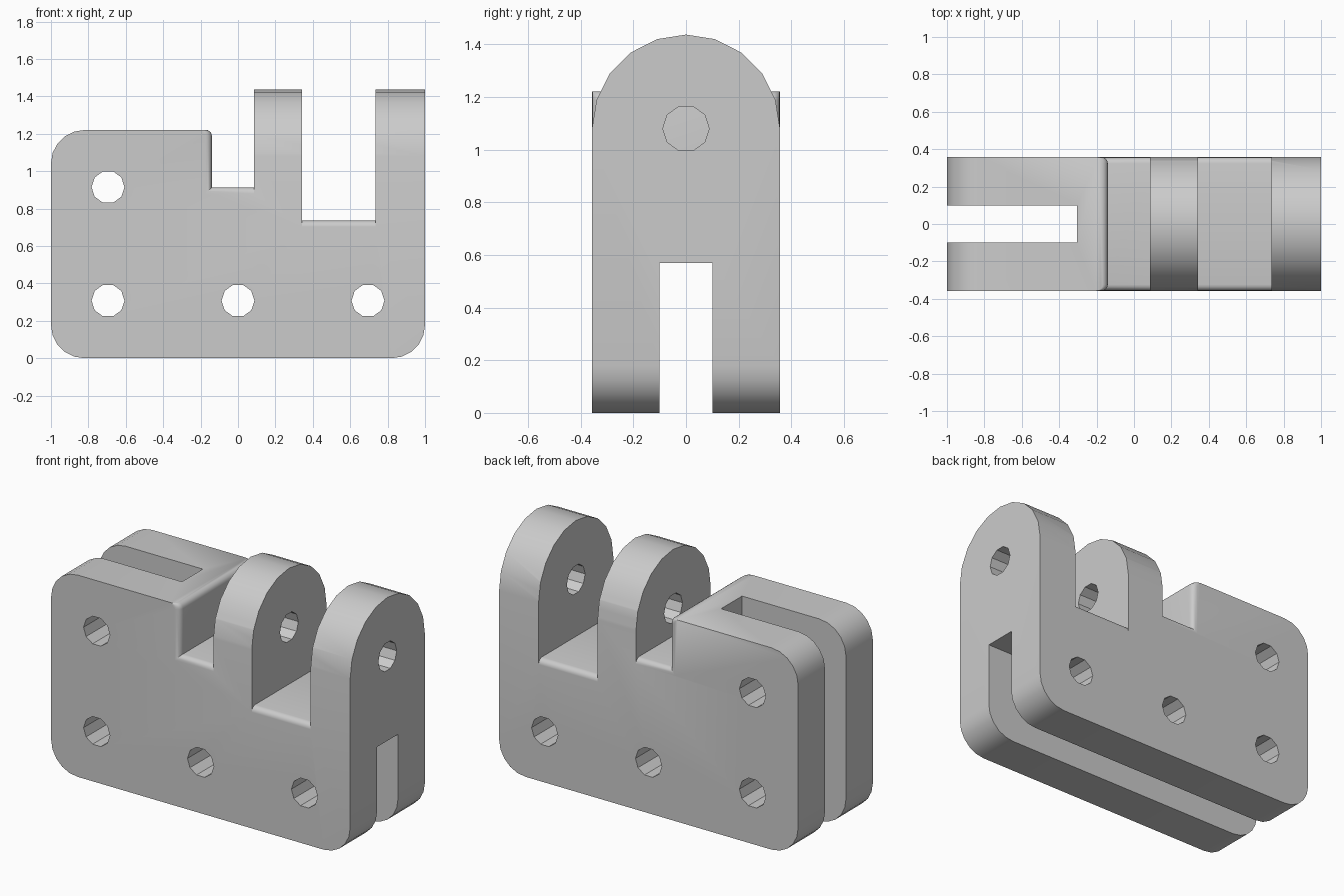
import bpy
import bmesh
import math

cube = bpy.data.objects.get("Cube")
if cube:
    bpy.data.objects.remove(cube, do_unlink=True)

HALF_DEPTH = 0.357
TOP = 1.22
PIVOT_Z = 1.08
HOLE = 0.088
EDGE = 0.033

grey = bpy.data.materials.new("plain grey")
grey.use_nodes = True
colour = (0.6, 0.6, 0.6, 1)
grey.diffuse_color = colour
grey.node_tree.nodes["Principled BSDF"].inputs["Base Color"].default_value = colour


def arc(cx, cy, r, start, end, steps):
    """Points on a circular arc, angles in degrees."""
    angles = [math.radians(start + (end - start) * i / steps) for i in range(steps + 1)]
    return [(cx + r * math.cos(a), cy + r * math.sin(a)) for a in angles]


def loft(name, rings):
    """Closed solid through matching rings of points."""
    bm = bmesh.new()
    loops = [[bm.verts.new(p) for p in ring] for ring in rings]
    for a, b in zip(loops, loops[1:]):
        for i in range(len(a)):
            j = (i + 1) % len(a)
            bm.faces.new((a[i], a[j], b[j], b[i]))
    bm.faces.new(loops[0])
    bm.faces.new(loops[-1])
    bmesh.ops.recalc_face_normals(bm, faces=bm.faces)
    mesh = bpy.data.meshes.new(name)
    bm.to_mesh(mesh)
    bm.free()
    mesh.materials.append(grey)
    obj = bpy.data.objects.new(name, mesh)
    bpy.context.collection.objects.link(obj)
    return obj


def along_y(name, outline, y):
    return loft(name, [[(px, s, pz) for px, pz in outline] for s in (-y, y)])


def along_x(name, outline, x0, x1):
    return loft(name, [[(s, py, pz) for py, pz in outline] for s in (x0, x1)])


def notch(name, x0, x1, floor, open_wall):
    """Notch cutter that flares at front and back to round the outer edges."""
    quarter = arc(HALF_DEPTH - EDGE, EDGE, EDGE, -90, 0, 4)
    side = quarter + [(0.5, EDGE)]
    sections = [(-y, d) for y, d in reversed(side)] + side
    rings = []
    for y, d in sections:
        left = x0 - d if open_wall else x0
        outline = [(left, floor - d), (x1, floor - d), (x1, 1.7)]
        if open_wall:
            # rounded upper lip of the wall
            outline += [(left - EDGE, 1.7)]
            outline += arc(left - EDGE, TOP - EDGE + 0.001, EDGE, 90, 0, 4)
        else:
            outline += [(left, 1.7)]
        rings.append([(px, y, pz) for px, pz in outline])
    return loft(name, rings)


def cut(target, cutter):
    mod = target.modifiers.new(cutter.name, 'BOOLEAN')
    mod.operation = 'DIFFERENCE'
    mod.solver = 'EXACT'
    mod.object = cutter
    bpy.context.view_layer.objects.active = target
    bpy.ops.object.modifier_apply(modifier=mod.name)
    bpy.data.objects.remove(cutter, do_unlink=True)


# Main block: rounded corners, raised at the right for the two lugs
R = 0.178
outline = arc(-1 + R, R, R, 180, 270, 5) + arc(1 - R, R, R, 270, 360, 5)
outline += [(1, 1.5), (0.0, 1.5), (0.0, TOP)]
outline += arc(-1 + R, TOP - R, R, 90, 180, 5)
block = along_y("clevis_block", outline, HALF_DEPTH)

# Round crowns of the lugs
crown = arc(0, PIVOT_Z, HALF_DEPTH, 180, 0, 10)
crown += [(0.6, PIVOT_Z), (0.6, 1.8), (-0.6, 1.8), (-0.6, PIVOT_Z)]
cut(block, along_x("crown_cutter", crown, -0.05, 1.2))

# Gaps beside and between the lugs
cut(block, notch("step_cutter", -0.14, 0.085, 0.913, True))
cut(block, notch("gap_cutter", 0.342, 0.736, 0.736, False))

# Central slot, open below and at the left end
slot = [(-1.2, -0.2), (1.2, -0.2), (1.2, 0.57), (-0.305, 0.57), (-0.305, 1.5), (-1.2, 1.5)]
cut(block, along_y("slot_cutter", slot, 0.1))

# Bolt holes and the pivot pin hole
for x, z in ((-0.695, 0.915), (-0.695, 0.308), (0, 0.308), (0.695, 0.308)):
    cut(block, along_y("bolt_cutter", arc(x, z, HOLE, 0, 324, 9), 0.6))
cut(block, along_x("pivot_cutter", arc(0, PIVOT_Z, HOLE, 0, 324, 9), 0.0, 1.2))

# Smooth the rounds, keep the corners crisp
bpy.ops.object.select_all(action='DESELECT')
block.select_set(True)
bpy.context.view_layer.objects.active = block
bpy.ops.object.shade_smooth_by_angle(angle=math.radians(30))
